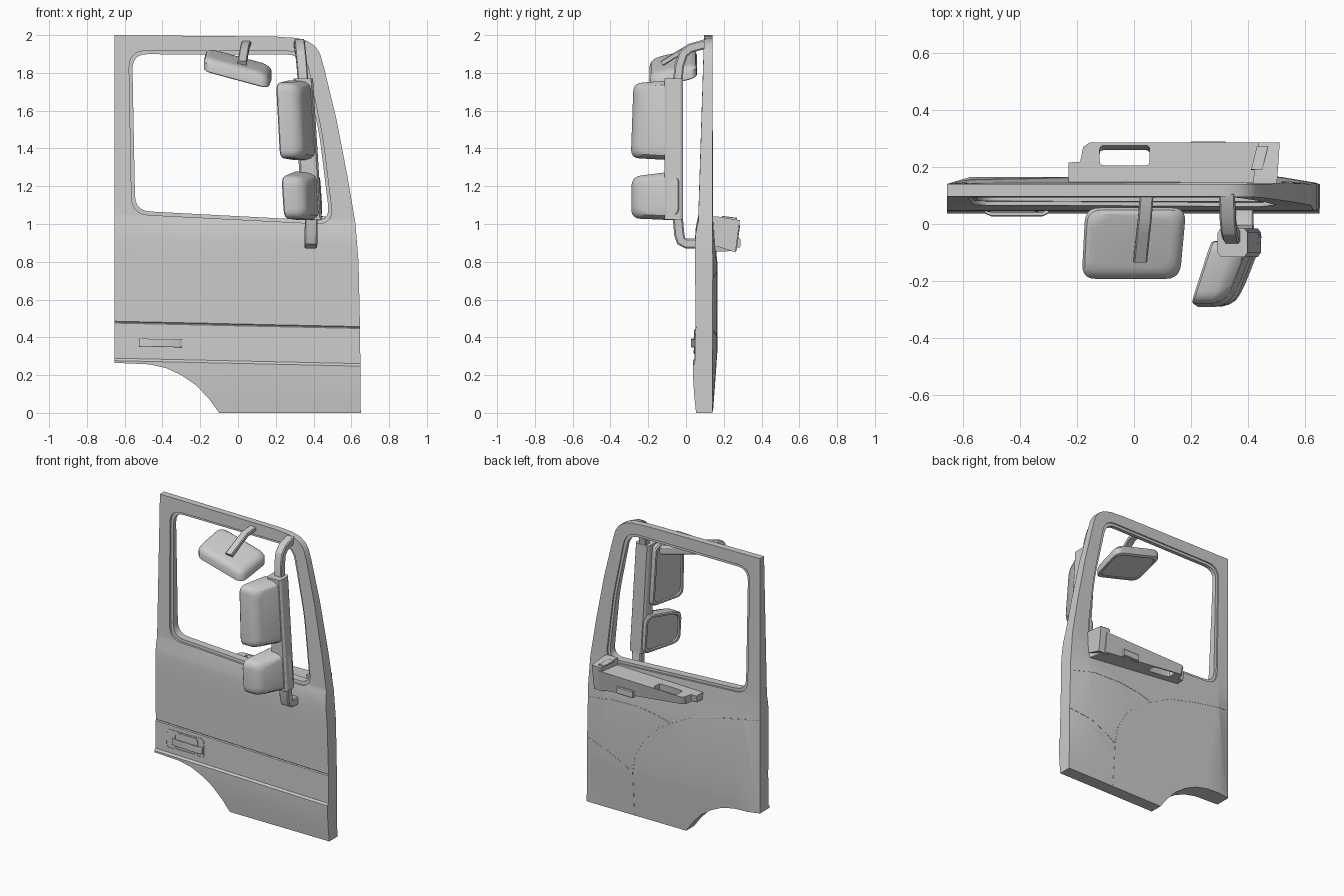
import bpy, bmesh, math
from mathutils import Vector as V

if "Cube" in bpy.data.objects:
    bpy.data.objects.remove(bpy.data.objects["Cube"])


def finish(name, bm):
    bmesh.ops.recalc_face_normals(bm, faces=bm.faces[:])
    me = bpy.data.meshes.new(name)
    bm.to_mesh(me)
    bm.free()
    ob = bpy.data.objects.new(name, me)
    bpy.context.collection.objects.link(ob)
    bpy.ops.object.select_all(action='DESELECT')
    bpy.context.view_layer.objects.active = ob
    ob.select_set(True)
    bpy.ops.object.shade_smooth_by_angle(angle=math.radians(28))
    return ob


def lerp(prof, t):
    if t <= prof[0][0]:
        return prof[0][1]
    for (a, ya), (b, yb) in zip(prof, prof[1:]):
        if t <= b:
            return ya + (yb - ya) * (t - a) / (b - a)
    return prof[-1][1]


def rounded(pts, r, n=5):
    out, pts = [], [V(p) for p in pts]
    for i, p in enumerate(pts):
        da, db = pts[i - 1] - p, pts[(i + 1) % len(pts)] - p
        a = p + da.normalized() * min(r, .45 * da.length)
        b = p + db.normalized() * min(r, .45 * db.length)
        for k in range(n + 1):
            t = k / n
            out.append(a * (1 - t) ** 2 + p * 2 * t * (1 - t) + b * t * t)
    return out


def shrink(pts, d):
    mx = [sum((min(p[i] for p in pts), max(p[i] for p in pts))) / 2 for i in (0, 1)]
    return [tuple(p[i] - math.copysign(d, p[i] - mx[i]) for i in (0, 1)) for p in pts]


# Flat shape with holes; its two sides are placed by the mappings fa and fb
def plate(name, loops, fa, fb, cuts=()):
    bm = bmesh.new()
    for loop in loops:
        vs = [bm.verts.new((p[0], p[1], 0)) for p in loop]
        for i, v in enumerate(vs):
            bm.edges.new((vs[i - 1], v))
    bmesh.ops.triangle_fill(bm, use_beauty=True, use_dissolve=False,
                            edges=bm.edges[:], normal=(0, 0, 1))
    for co, no in cuts:
        bmesh.ops.bisect_plane(bm, geom=bm.verts[:] + bm.edges[:] + bm.faces[:],
                               dist=1e-5, plane_co=co, plane_no=no)
    border = [e for e in bm.edges if len(e.link_faces) == 1]
    faces = bm.faces[:]
    twin = {v: bm.verts.new(fb(v.co.x, v.co.y)) for v in bm.verts[:]}
    for f in faces:
        bm.faces.new([twin[v] for v in reversed(f.verts)])
    for e in border:
        a, b = e.verts
        bm.faces.new((a, b, twin[b], twin[a]))
    for v in twin:
        v.co = fa(v.co.x, v.co.y)
    return finish(name, bm)


def loft(name, rings):
    bm = bmesh.new()
    vr = [[bm.verts.new(p) for p in r] for r in rings]
    for a, b in zip(vr, vr[1:]):
        for i in range(len(a)):
            bm.faces.new((a[i - 1], a[i], b[i], b[i - 1]))
    bm.faces.new(vr[0])
    bm.faces.new(vr[-1])
    return finish(name, bm)


# Rectangular bar along a path; h1 is the half width along axis
def sweep(name, path, axis, h1, h2):
    path, axis, rings = [V(p) for p in path], V(axis), []
    for i, p in enumerate(path):
        t = path[min(i + 1, len(path) - 1)] - path[max(i - 1, 0)]
        n = t.cross(axis).normalized()
        rings.append([p + axis * h1 * a + n * h2 * b
                      for a, b in ((-1, -.7), (-.8, -1), (.8, -1), (1, -.7),
                                   (1, .7), (.8, 1), (-.8, 1), (-1, .7))])
    return loft(name, rings)


# Mirror shell: recessed glass at f = 0, domed back at f = 1
def mirror_pod(name, quad, r, fmap):
    steps = ((.02, .07), (.017, 0), (.005, 0), (0, .06), (0, .6), (.008, .82),
             (.022, .96), (.04, 1))
    loft(name, [[fmap(p.x, p.y, f) for p in rounded(shrink(quad, d), r)] for d, f in steps])


# Door body
SL = .022
FRONT = [(0, .055), (.1, .044), (.2, .037), (.262, .036), (.275, .046), (.461, .05),
         (.466, .056), (.471, .051), (.9, .047), (.97, .052), (1.03, .065), (2, .096)]
BACK = [(0, .14), (.2, .155), (.35, .165), (.78, .165), (.9, .152), (1.04, .143), (2, .14)]
ENDS = [(-.655, 0), (-.57, 1), (.5, 1), (.65, 0)]


def front(x, z):
    return V((x, lerp(FRONT, z + SL * x), z))


def back(x, z):
    return V((x, .14 + (lerp(BACK, z + SL * x) - .14) * lerp(ENDS, x), z))


outline = [(-.655, 2), (.2, 1.992), (.31, 1.985), (.37, 1.968), (.41, 1.94), (.435, 1.9),
           (.455, 1.83), (.52, 1.56), (.58, 1.25), (.622, 1), (.638, .8), (.646, .45),
           (.65, 0), (-.1, 0), (-.15, .07), (-.22, .145), (-.3, .2), (-.38, .237),
           (-.47, .257), (-.655, .265)]
window = [(-.578, 1.917), (.355, 1.915), (.45, 1.45), (.505, .998), (-.562, 1.052)]
cuts = [((0, w, 0), (SL, 1, 0)) for w, _ in FRONT[1:-1] + BACK[1:-1]]
cuts += [((x, 0, 0), (1, 0, 0)) for x in (-.57, -.2, .15, .5)]
plate("door_body", [outline, rounded(window, .09)], front, back, cuts)

# Window seal, stepped in from the frame
plate("window_seal", [rounded(window, .09), rounded(shrink(window, .018), .08)],
      lambda x, z: front(x, z) + V((0, .014, 0)), lambda x, z: V((x, .132, z)))

# Outer handle: surround, inner cup rim and grip
for name, quad, rim, out in (
        ("handle_surround", [(-.58, .445), (-.29, .445), (-.29, .31), (-.58, .31)], .012, .003),
        ("handle_cup", [(-.515, .437), (-.335, .437), (-.335, .318), (-.515, .318)], .01, .006)):
    plate(name, [rounded(quad, .03), rounded(shrink(quad, rim), .025)],
          lambda x, z: front(x, z) + V((0, -out, 0)), lambda x, z: front(x, z) + V((0, .004, 0)))
sweep("handle_grip", [(-.52, .045, .372), (-.5, .035, .372), (-.32, .035, .368),
                      (-.3, .045, .368)], (0, 0, 1), .021, .008)

# Trim seams on the inner side
seams = [[(.29, .01), (.29, .3)], [(.64, .44), (.48, .4), (.37, .35), (.29, .3)],
         [(.29, .3), (.27, .42), (.2, .55), (.1, .65), (0, .71), (-.15, .79), (-.36, .845),
          (-.64, .9)], [(.63, .72), (.45, .755), (.25, .76), (.1, .74), (0, .71)]]
for i, s in enumerate(seams):
    pts = []
    for a, b in zip(s, s[1:]):
        pts += [back(a[0] + (b[0] - a[0]) * k / 4, a[1] + (b[1] - a[1]) * k / 4) for k in range(4)]
    sweep(f"trim_seam_{i}", pts + [back(*s[-1])], (0, 1, 0), .002, .003)

# Inner ledge with grab opening
ledge = [(-.23, .14), (-.23, .215), (-.188, .218), (-.178, .27), (-.155, .285), (.46, .285),
         (.5, .14)]
grab = rounded([(-.12, .205), (.055, .205), (.055, .275), (-.12, .275)], .015, 3)
plate("inner_ledge", [ledge, grab], lambda x, y: V((x, y, .985 + .02 * x)),
      lambda x, y: V((x, .14 + (y - .14) * .88, .93 - .11 * (x + .2))))
plate("ledge_end", [[(.14, 1.04), (.165, 1.04), (.285, 1.02), (.262, .85), (.14, .89)]],
      lambda y, z: V((.415 + .15 * (y - .14), y, z)), lambda y, z: V((.5 + .07 * (y - .14), y, z)))
sweep("ledge_end_pull", [(.43, .19, 1.035), (.45, .27, 1.025)], (1, 0, 0), .02, .008)
sweep("inner_latch", [(.2, .274, .9), (.32, .274, .9)], (0, 0, 1), .024, .014)

# Side mirrors on their column
XL = [(-.3, .215), (0, .313)]
XH = [(-.29, .33), (-.21, .368), (-.13, .4), (0, .445)]


def side_map(y, z, f):
    a, b = lerp(XL, y), lerp(XH, y)
    return V((a + (b - a) * f - .065 * (z - 1.4), y, z))


mirror_pod("main_mirror", [(-.06, 1.762), (-.278, 1.745), (-.292, 1.35), (-.06, 1.337)],
           .045, side_map)
mirror_pod("wide_mirror", [(-.02, 1.285), (-.288, 1.25), (-.29, 1.03), (-.02, 1.018)],
           .05, side_map)
sweep("mirror_column", [(.345, -.065, 1.77), (.392, -.065, 1.025)], (1, 0, 0), .052, .05)
sweep("upper_mirror_arm", [(.345, -.045, 1.75), (.338, -.035, 1.84), (.332, -.015, 1.9),
                           (.328, .02, 1.93), (.325, .11, 1.955)], (1, 0, 0), .028, .025)
sweep("lower_mirror_arm", [(.388, -.045, 1.05), (.387, -.035, .94), (.386, -.025, .91),
                           (.385, 0, .897), (.385, .07, .897)], (1, 0, 0), .034, .027)

# Kerb mirror with its arm, glass facing down
mirror_pod("kerb_mirror", [(-.17, .057), (.183, .057), (.16, -.192), (-.183, -.192)], .05,
           lambda x, y, f: V((x, y, 1.828 - .27 * x + .25 * (y + .065) + (f - .5) * .075)))
sweep("kerb_mirror_arm", [(.022, -.128, 1.85), (.032, -.03, 1.91), (.038, .02, 1.94),
                          (.045, .11, 1.957)], (1, 0, 0), .024, .014)
